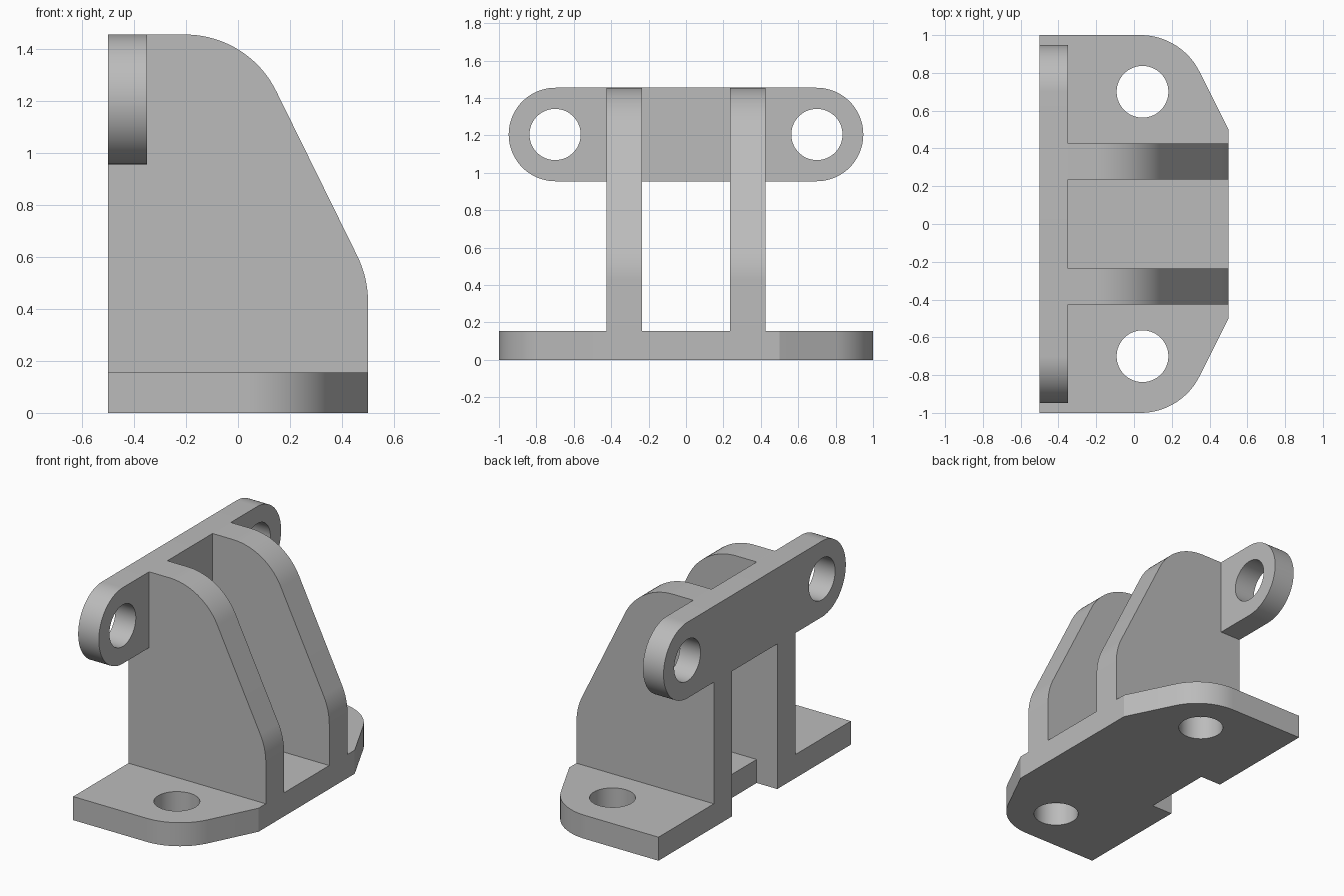
import bpy
import bmesh
from math import cos, sin, tan, pi, radians
from mathutils import Vector

cube = bpy.data.objects.get("Cube")
if cube:
    bpy.data.objects.remove(cube, do_unlink=True)

grey = bpy.data.materials.new("plain_grey")
grey.use_nodes = True
colour = (0.5, 0.5, 0.5, 1)
grey.diffuse_color = colour
grey.node_tree.nodes["Principled BSDF"].inputs["Base Color"].default_value = colour

# Main dimensions
THICK = 0.155               # base and cross plate thickness
BACK, FRONT = -0.5, 0.5     # extent along x
TOP, PLATE_LOW = 1.455, 0.955
RIB_IN, RIB_OUT = 0.235, 0.425
HOLE_R, HOLE_Y = 0.137, 0.7
STEPS = 20


def outline(corners):
    """Closed 2D outline; a corner (u, v, r) is rounded with radius r."""
    pts = []
    for i, (u, v, *r) in enumerate(corners):
        p = Vector((u, v))
        if not r:
            pts.append(p)
            continue
        a = (Vector(corners[i - 1][:2]) - p).normalized()
        b = (Vector(corners[(i + 1) % len(corners)][:2]) - p).normalized()
        half = a.angle(b) / 2
        centre = p + (a + b).normalized() * r[0] / sin(half)
        start = p + a * r[0] / tan(half) - centre
        end = p + b * r[0] / tan(half) - centre
        sweep = pi - 2 * half
        for k in range(STEPS + 1):
            t = k / STEPS
            pts.append(centre + (start * sin((1 - t) * sweep)
                                 + end * sin(t * sweep)) / sin(sweep))
    return [p for i, p in enumerate(pts) if (p - pts[i - 1]).length > 1e-4]


def circle(u, v):
    n = STEPS * 3
    return [Vector((u + HOLE_R * cos(2 * pi * k / n),
                    v + HOLE_R * sin(2 * pi * k / n))) for k in range(n)]


def slab(name, loops, place, depth):
    """Fill the first loop, leaving the others as holes, and extrude it."""
    bm = bmesh.new()
    edges = []
    for loop in loops:
        vs = [bm.verts.new(place(p.x, p.y)) for p in loop]
        edges += [bm.edges.new((vs[i - 1], vs[i])) for i in range(len(vs))]
    bmesh.ops.triangle_fill(bm, edges=edges, use_beauty=True)
    ext = bmesh.ops.extrude_face_region(bm, geom=bm.faces[:])
    moved = [g for g in ext["geom"] if isinstance(g, bmesh.types.BMVert)]
    bmesh.ops.translate(bm, verts=moved, vec=depth)
    bmesh.ops.recalc_face_normals(bm, faces=bm.faces[:])
    mesh = bpy.data.meshes.new(name)
    bm.to_mesh(mesh)
    bm.free()
    mesh.materials.append(grey)
    obj = bpy.data.objects.new(name, mesh)
    bpy.context.collection.objects.link(obj)
    bpy.ops.object.select_all(action="DESELECT")
    obj.select_set(True)
    bpy.context.view_layer.objects.active = obj
    bpy.ops.object.shade_smooth_by_angle(angle=radians(20))


# Base: tapered rounded ends, a notch at the back and two bolt holes
half = [(BACK + THICK - 0.005, RIB_IN), (BACK, RIB_IN), (BACK, 1),
        (0.25, 1, 0.35), (FRONT, 0.5)]
base = half + [(c[0], -c[1], *c[2:]) for c in reversed(half)]
slab("base_plate", [outline(base), circle(0.045, HOLE_Y), circle(0.045, -HOLE_Y)],
     lambda u, v: (u, v, 0), (0, 0, THICK))

# Two upright ribs, stepped at the back to carry the cross plate
inner = BACK + THICK - 0.005
rib = [(BACK, THICK), (FRONT, THICK), (FRONT, 0.52, 0.4), (0.04, TOP, 0.39),
       (inner, TOP), (inner, PLATE_LOW), (BACK, PLATE_LOW)]
for name, y in (("back_rib", RIB_IN), ("front_rib", -RIB_OUT)):
    slab(name, [outline(rib)], lambda u, v: (u, y, v), (0, RIB_OUT - RIB_IN, 0))

# Cross plate with round ends and two pin holes
END = 0.948
plate = [(-END, PLATE_LOW, 0.25), (END, PLATE_LOW, 0.25),
         (END, TOP, 0.25), (-END, TOP, 0.25)]
mid = (PLATE_LOW + TOP) / 2
slab("cross_plate", [outline(plate), circle(-HOLE_Y, mid), circle(HOLE_Y, mid)],
     lambda u, v: (BACK, u, v), (inner - BACK, 0, 0))
